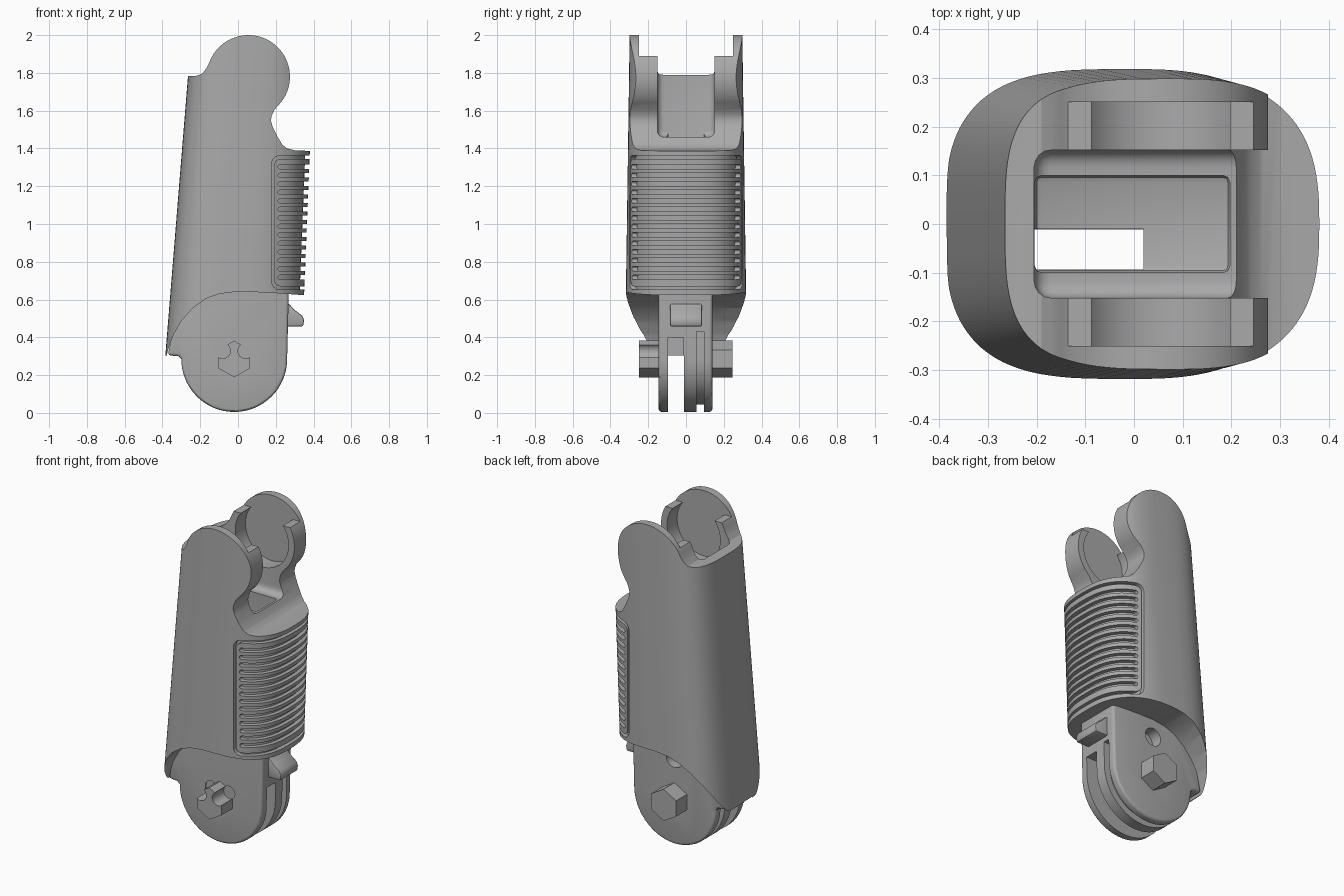
import bpy, bmesh, math
from math import sin, cos, pi, radians

if "Cube" in bpy.data.objects:
    bpy.data.objects.remove(bpy.data.objects["Cube"])

grey = bpy.data.materials.new("plain_grey")
grey.use_nodes = True
GREY = (0.4, 0.4, 0.4, 1)
grey.diffuse_color = GREY
grey.node_tree.nodes["Principled BSDF"].inputs["Base Color"].default_value = GREY


def finish(bm, name):
    bmesh.ops.recalc_face_normals(bm, faces=bm.faces)
    mesh = bpy.data.meshes.new(name)
    bm.to_mesh(mesh)
    bm.free()
    ob = bpy.data.objects.new(name, mesh)
    bpy.context.collection.objects.link(ob)
    mesh.materials.append(grey)
    return ob


def loft(name, rings):
    """Skin a list of equal-length rings and cap both ends."""
    bm = bmesh.new()
    rows = [[bm.verts.new(p) for p in ring] for ring in rings]
    n = len(rows[0])
    for a, b in zip(rows, rows[1:]):
        for i in range(n):
            bm.faces.new((a[i], a[(i + 1) % n], b[(i + 1) % n], b[i]))
    bm.faces.new(rows[0])
    bm.faces.new(rows[-1])
    return finish(bm, name)


def prism(name, outline, y0, y1):
    """Extrude an XZ outline along y."""
    return loft(name, [[(x, y, z) for x, z in outline] for y in (y0, y1)])


def arc(cx, cz, r, a0, a1, n=32):
    return [(cx + r * cos(radians(a0 + (a1 - a0) * i / n)),
             cz + r * sin(radians(a0 + (a1 - a0) * i / n))) for i in range(n + 1)]


def disc(name, cx, cz, r, y0, y1, n=64):
    return prism(name, arc(cx, cz, r, 90, 450 - 360 / n, n - 1), y0, y1)


def box(name, x0, x1, y0, y1, z0, z1):
    return prism(name, [(x0, z0), (x1, z0), (x1, z1), (x0, z1)], y0, y1)


def bullet(x0, x1, z0, z1, r):
    """Rectangle outline with two rounded corners on its -x side."""
    return ([(x1, z0), (x1, z1)] + arc(x0 + r, z1 - r, r, 90, 180, 6)
            + arc(x0 + r, z0 + r, r, 180, 270, 6))


def apply_mod(ob, mod):
    with bpy.context.temp_override(object=ob, active_object=ob, selected_objects=[ob]):
        bpy.ops.object.modifier_apply(modifier=mod.name)


def combine(ob, other, op="DIFFERENCE"):
    mod = ob.modifiers.new("cut", "BOOLEAN")
    mod.operation, mod.solver, mod.object = op, "EXACT", other
    apply_mod(ob, mod)
    bpy.data.objects.remove(other)


def bevel(ob, width, segments=3):
    mod = ob.modifiers.new("round", "BEVEL")
    mod.width, mod.segments = width, segments
    mod.limit_method, mod.angle_limit = "ANGLE", radians(50)
    apply_mod(ob, mod)


def section(z, inset=0.0, n=112):
    """Rounded cross-section of the leaning shell at height z."""
    left = -0.385 + 0.081 * (z - 0.3) + inset
    right = 0.337 + 0.04 * (z - 0.3) - inset
    half = 0.323 - 0.0145 * (z - 0.3) - inset
    mid, hx = (left + right) / 2, (right - left) / 2
    ring = []
    for i in range(n):
        c, s = cos(2 * pi * i / n), sin(2 * pi * i / n)
        e = 2 / (2.7 if c > 0 else 3.4)
        ring.append((mid + hx * math.copysign(abs(c) ** e, c),
                     half * math.copysign(abs(s) ** e, s), z))
    return ring


# Outer shell with ribbed grip
body = loft("limb_body", [section(0.22), section(2.03)])
frame = prism("frame_cut", bullet(0.178, 0.6, 0.652, 1.362, 0.045), -0.5, 0.5)
combine(frame, prism("frame_keep", bullet(0.191, 0.7, 0.67, 1.345, 0.036), -0.6, 0.6))
combine(body, frame)
SLOTS = 14
pitch = (1.325 - 0.695) / SLOTS
for i in range(SLOTS):
    z = 0.695 + pitch * (i + 0.5)
    combine(body, prism("slot_cut", bullet(0.212, 0.6, z - 0.012, z + 0.012, 0.011), -0.5, 0.5))
combine(body, loft("grip_core", [section(0.5, 0.024), section(1.5, 0.024)]), "UNION")

# Side silhouette: ears, neck, shoulder and arched lower edge
outline = ([(-0.5, 0.3), (-0.5, 1.78), (-0.225, 1.783), (-0.19, 1.795), (-0.167, 1.825)]
           + arc(0.055, 1.78, 0.22, 160, -38, 48)
           + [(0.193, 1.605), (0.177, 1.57), (0.175, 1.545), (0.183, 1.515), (0.21, 1.46),
              (0.235, 1.42), (0.26, 1.4), (0.3, 1.39), (0.5, 1.382), (0.5, 0.612),
              (0.2, 0.634), (0.08, 0.64), (-0.02, 0.64), (-0.1, 0.63), (-0.17, 0.605),
              (-0.24, 0.555), (-0.3, 0.485), (-0.34, 0.415), (-0.365, 0.35), (-0.38, 0.3)])
combine(body, prism("silhouette", outline, -0.6, 0.6), "INTERSECT")

# Lower knuckle
CX, CZ = -0.02, 0.285
lug = prism("lug", [(0.27, 0.75), (0.268, 0.6)] + arc(CX, CZ, 0.28, 0, -180, 48)
            + [(-0.315, 0.3), (-0.372, 0.305), (-0.34, 0.45), (-0.29, 0.52), (-0.25, 0.75)],
            -0.145, 0.14)
bevel(lug, 0.016)
combine(body, lug, "UNION")

# Release catch on the +x side
catch = prism("catch", [(0.2, 0.59), (0.272, 0.575), (0.3, 0.545), (0.34, 0.515), (0.35, 0.49),
                        (0.345, 0.458), (0.27, 0.458), (0.2, 0.45)], -0.085, 0.085)
bevel(catch, 0.008, 2)
combine(body, catch, "UNION")

# Fork opening, pin seats and hollow interior
window = box("window", -0.205, 0.7, -0.152, 0.152, 1.46, 2.3)
bevel(window, 0.035, 4)
combine(body, window)
combine(body, disc("pin_seat", 0.055, 1.78, 0.18, -0.25, 0.25))
combine(body, box("seat_mouth", -0.135, 0.262, -0.25, 0.25, 1.89, 2.3))
cavity = box("cavity", -0.204, 0.197, -0.1, 0.1, 0.75, 1.6)
bevel(cavity, 0.015, 2)
combine(body, cavity)
combine(body, box("through_slot", -0.21, 0.02, -0.093, -0.01, 0.2, 1.0))
combine(body, box("fork_gap", -0.6, 0.6, -0.094, -0.011, -0.2, 0.305))
combine(body, box("fork_gap_top", -0.208, 0.6, -0.095, -0.012, 0.25, 0.4))

# Rim groove round the thick fork prong
groove = ([(0.5, 0.43), (0.5, -0.2), (-0.5, -0.2), (-0.5, 0.28)]
          + arc(CX, CZ, 0.24, 180, 360, 48) + [(0.22, 0.43)])
combine(body, prism("groove", groove, 0.055, 0.096))
combine(body, disc("back_hole", CX, 0.53, 0.055, 0.07, 0.3, 32))

# Hexagonal pivot ends
for y0, y1 in ((-0.25, -0.12), (0.12, 0.245)):
    combine(body, disc("hex_pivot", CX, CZ, 0.097, y0, y1, 6), "UNION")
for side in (-1, 1):
    combine(body, disc("notch", CX + side * 0.06, 0.328, 0.04, -0.4, -0.15 + 0.012, 32))

bpy.ops.object.select_all(action="DESELECT")
bpy.context.view_layer.objects.active = body
body.select_set(True)
bpy.ops.object.shade_smooth_by_angle(angle=radians(30))
